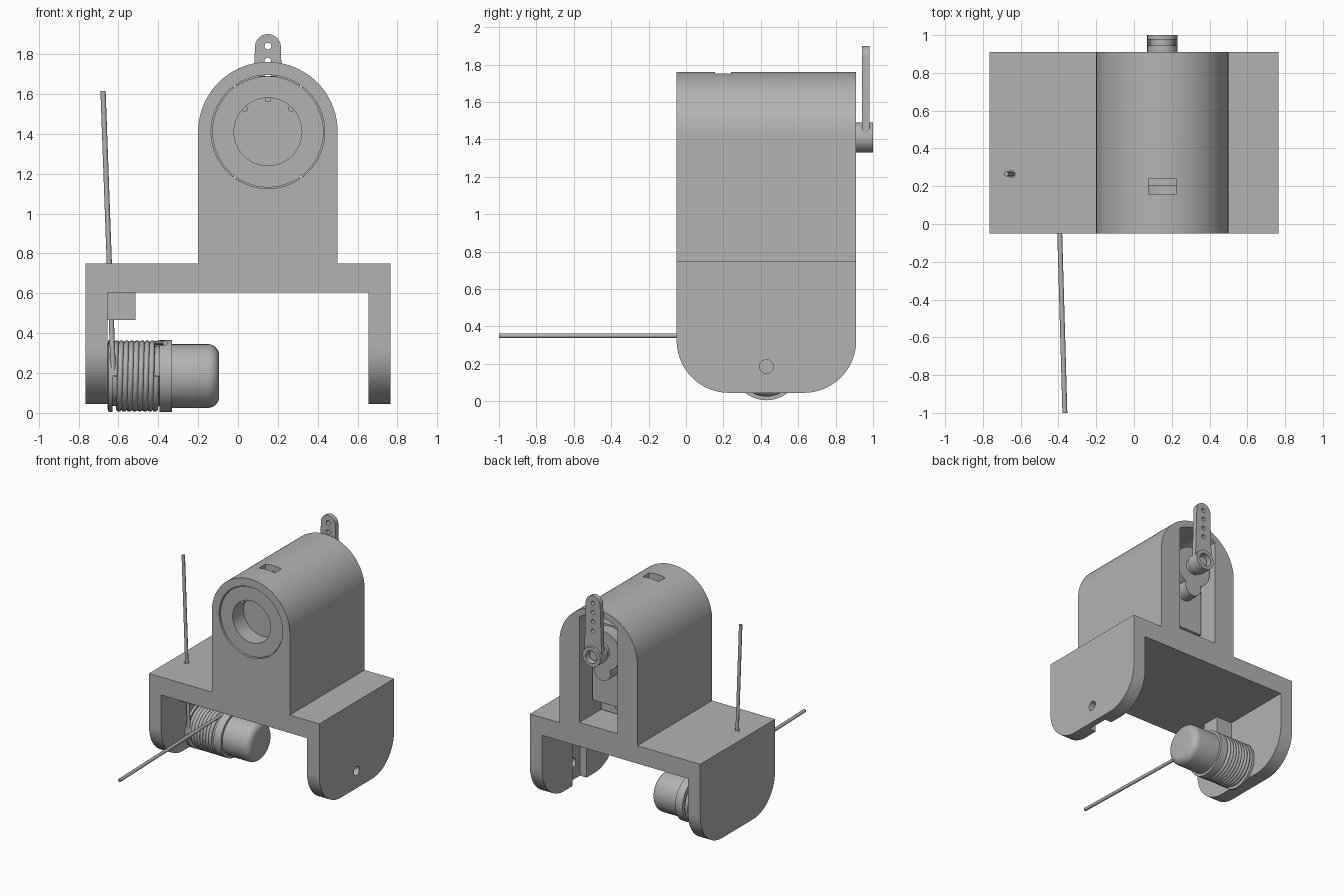
import bpy, bmesh, math
from mathutils import Vector

old = bpy.data.objects.get("Cube")
if old:
    bpy.data.objects.remove(old, do_unlink=True)

grey = bpy.data.materials.new("plain grey")
grey.use_nodes = True
grey.diffuse_color = (0.45, 0.45, 0.45, 1)
grey.node_tree.nodes["Principled BSDF"].inputs["Base Color"].default_value = (0.45, 0.45, 0.45, 1)


def add_object(name, bm):
    bmesh.ops.recalc_face_normals(bm, faces=bm.faces)
    mesh = bpy.data.meshes.new(name)
    bm.to_mesh(mesh)
    bm.free()
    mesh.materials.append(grey)
    ob = bpy.data.objects.new(name, mesh)
    bpy.context.collection.objects.link(ob)
    return ob


def prism(name, outline, axis, start, end):
    """Extrude a 2D outline: (y, z) along x, (x, z) along y, (x, y) along z."""
    def place(p, t):
        return {"x": (t, p[0], p[1]), "y": (p[0], t, p[1]), "z": (p[0], p[1], t)}[axis]
    bm = bmesh.new()
    face = bm.faces.new([bm.verts.new(place(p, start)) for p in outline])
    grown = bmesh.ops.extrude_face_region(bm, geom=[face])["geom"]
    shift = Vector(place((0, 0), end - start))
    bmesh.ops.translate(bm, vec=shift, verts=[v for v in grown if isinstance(v, bmesh.types.BMVert)])
    return add_object(name, bm)


def arc(cx, cy, r, a0, a1, n=24):
    steps = [math.radians(a0 + (a1 - a0) * i / n) for i in range(n + 1)]
    return [(cx + r * math.cos(a), cy + r * math.sin(a)) for a in steps]


def rod(name, axis, c, r, start, end, n=48):
    return prism(name, arc(*c, r, 0, 360, n)[:-1], axis, start, end)


def box(name, x, y, z):
    return prism(name, [(x[0], z[0]), (x[1], z[0]), (x[1], z[1]), (x[0], z[1])], "y", *y)


def combine(ob, other, operation="DIFFERENCE"):
    mod = ob.modifiers.new("cut", "BOOLEAN")
    mod.operation, mod.object, mod.solver = operation, other, "EXACT"
    with bpy.context.temp_override(object=ob, active_object=ob):
        bpy.ops.object.modifier_apply(modifier=mod.name)
    bpy.data.objects.remove(other, do_unlink=True)


def lathe_x(name, profile, cy, cz, n=64):
    """Spin (x, radius) points about an x-directed axis."""
    bm = bmesh.new()
    verts = [bm.verts.new((x, cy, cz + r)) for x, r in profile]
    edges = [bm.edges.new(pair) for pair in zip(verts, verts[1:])]
    bmesh.ops.spin(bm, geom=verts + edges, cent=(0, cy, cz), axis=(1, 0, 0),
                   angle=math.tau, steps=n, use_duplicate=False)
    bmesh.ops.remove_doubles(bm, verts=bm.verts, dist=0.0002)
    return add_object(name, bm)


def wire(name, points, radius):
    curve = bpy.data.curves.new(name, "CURVE")
    curve.dimensions = "3D"
    curve.bevel_depth, curve.bevel_resolution, curve.use_fill_caps = radius, 2, True
    spline = curve.splines.new("POLY")
    spline.points.add(len(points) - 1)
    for p, co in zip(spline.points, points):
        p.co = (*co, 1)
    curve.materials.append(grey)
    ob = bpy.data.objects.new(name, curve)
    bpy.context.collection.objects.link(ob)
    return ob


cx, cz = 0.15, 1.41            # barrel axis
front, back = -0.05, 0.91
sy, sz = 0.43, 0.185           # spool axis

# Frame: bracket and arched tower, trimmed to round the feet
outline = [(-0.765, 0.045), (-0.655, 0.045), (-0.655, 0.605), (0.655, 0.605),
           (0.655, 0.045), (0.765, 0.045), (0.765, 0.75), (0.5, 0.75)]
outline += arc(cx, cz, 0.35, 0, 180, 48) + [(-0.2, 0.75), (-0.765, 0.75)]
frame = prism("frame", outline, "y", front, back)
feet = arc(front + 0.28, 0.325, 0.28, 180, 270) + arc(back - 0.28, 0.325, 0.28, 270, 360)
combine(frame, prism("trim", feet + [(back, 2), (front, 2)], "x", -1, 1), "INTERSECT")

# Barrel bore, rear servo slot, top window, axle hole, foot groove, cord hole
combine(frame, rod("bore", "y", (cx, cz), 0.285, -0.1, 0.26, 64))
half = math.degrees(math.acos(0.17 / 0.3))
slot = [(cx - 0.17, 0.8), (cx + 0.17, 0.8)] + arc(cx, cz, 0.3, half, 180 - half)
combine(frame, prism("slot", slot, "y", 0.2, 1))
combine(frame, box("window", (0.077, 0.222), (0.155, 0.24), (1.6, 1.9)))
combine(frame, rod("axle_hole", "x", (sy, sz), 0.037, 0.6, 0.8, 24))
combine(frame, box("groove", (0.6, 0.715), (0.34, 0.52), (0, 0.605)))
combine(frame, rod("cord_hole", "z", (-0.648, 0.265), 0.018, 0.7, 0.8, 16))

# Front barrel insert
insert = rod("barrel_insert", "y", (cx, cz), 0.279, -0.04, 0.14, 64)
combine(insert, rod("opening", "y", (cx, cz), 0.17, -0.1, 0.1, 48))
studs = [rod("insert_stud", "y", p, 0.016, 0.0, 0.1, 12) for p in arc(cx, cz, 0.165, 45, 135, 2)]

# Servo with mounting tabs and gear housing
servo = box("servo_body", (cx - 0.16, cx + 0.16), (0.2, 0.76), (0.93, 1.58))
tabs = box("servo_tabs", (cx - 0.16, cx + 0.16), (0.58, 0.65), (0.81, 1.69))
for z in (0.87, 1.64):
    combine(tabs, rod("screw_hole", "y", (cx, z), 0.03, 0.5, 0.7, 16))
housing = rod("gear_housing", "y", (cx, cz), 0.16, 0.76, 0.86)
small_housing = rod("small_gear_housing", "y", (cx, cz - 0.17), 0.075, 0.76, 0.86, 32)
shaft = rod("servo_shaft", "y", (cx, cz), 0.065, 0.86, 0.92, 32)

# Horn: hub with a recessed screw, and a drilled arm
hub = rod("horn_hub", "y", (cx, cz), 0.08, 0.9, 1.0)
combine(hub, rod("recess", "y", (cx, cz), 0.052, 0.95, 1.1, 32))
screw = rod("horn_screw", "y", (cx, cz), 0.035, 0.94, 0.975, 24)
arm_outline = arc(cx, 1.835, 0.065, 0, 180) + arc(cx, cz, 0.078, 180, 360)
arm = prism("horn_arm", arm_outline, "y", 0.942, 0.98)
combine(arm, rod("hub_clearance", "y", (cx, cz), 0.06, 0.9, 1.1, 32))
for i in range(4):
    combine(arm, rod("arm_hole", "y", (cx, 1.84 - 0.075 * i), 0.017, 0.9, 1.1, 16))

# Cord guide under the plate
guide = box("cord_guide", (-0.655, -0.515), (0.19, 0.34), (0.465, 0.605))

# Spool with flanges, and the motor with a rounded end
spool = lathe_x("spool", [(-0.655, 0), (-0.655, 0.16), (-0.65, 0.18), (-0.63, 0.18), (-0.63, 0.15),
                          (-0.395, 0.15), (-0.395, 0.18), (-0.33, 0.18), (-0.33, 0)], sy, sz)
motor = lathe_x("motor", [(-0.34, 0), (-0.34, 0.16)] + arc(-0.15, 0.105, 0.055, 90, 0, 8)
                + [(-0.095, 0)], sy, sz)

# Wound cord and its two straight ends
turns, per_turn = 8, 32
coil = []
for i in range(turns * per_turn + 1):
    a = math.tau * i / per_turn
    coil.append((-0.617 + 0.208 * i / (turns * per_turn), sy - 0.165 * math.cos(a), sz + 0.165 * math.sin(a)))
wound_cord = wire("wound_cord", coil, 0.0145)
upper_cord = wire("upper_cord", [(-0.625, 0.265, sz), (-0.677, 0.265, 1.615)], 0.013)
front_cord = wire("front_cord", [(-0.407, sy, 0.35), (-0.366, -1, 0.35)], 0.013)

# Smooth the curved surfaces, keep the edges sharp
bpy.ops.object.select_all(action="DESELECT")
solids = [o for o in bpy.context.scene.objects if o.type == "MESH"]
for ob in solids:
    ob.select_set(True)
bpy.context.view_layer.objects.active = frame
bpy.ops.object.shade_smooth_by_angle(angle=math.radians(30))
